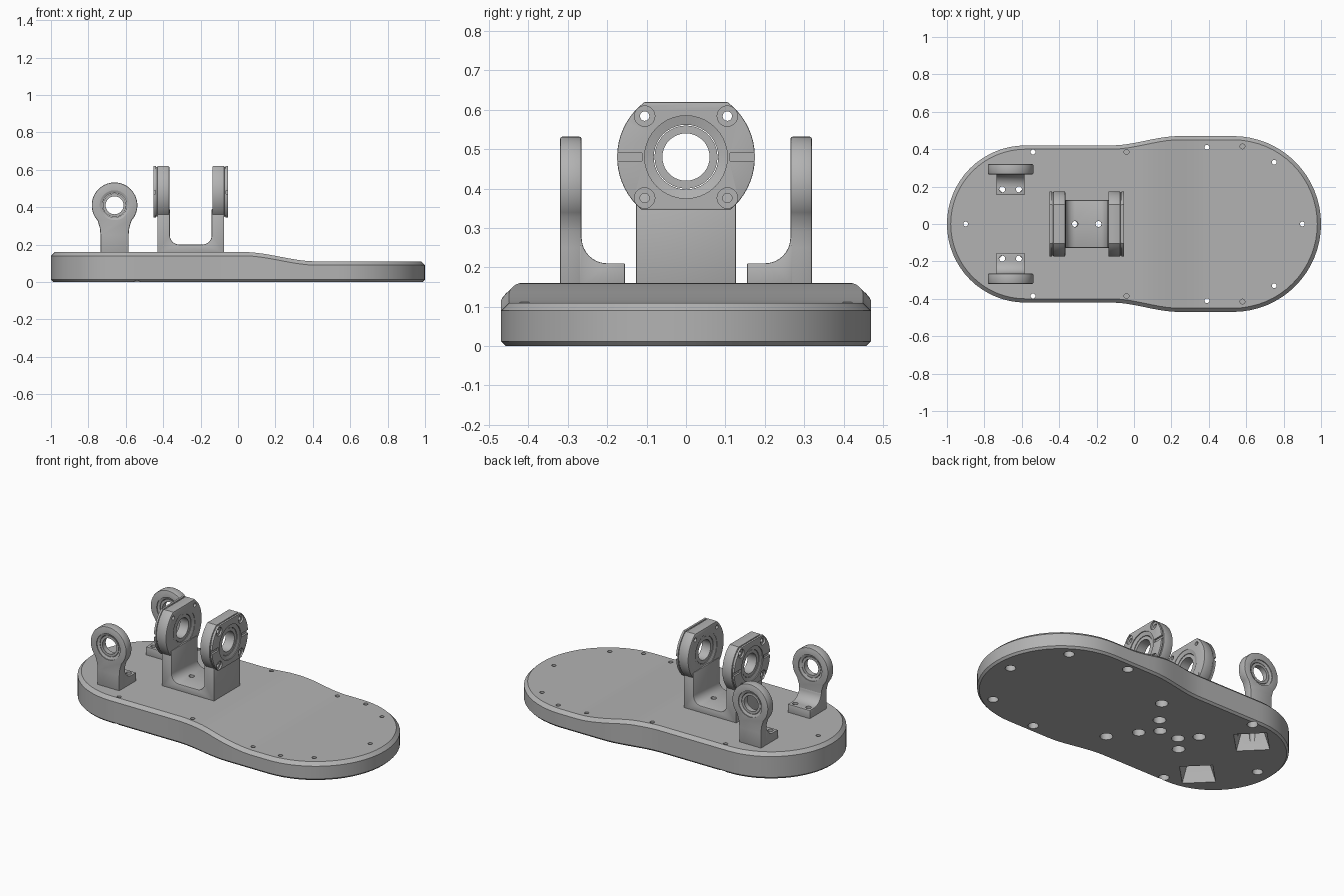
import bpy, bmesh
from math import sin, cos, pi, radians
from mathutils import Vector

if "Cube" in bpy.data.objects:
    bpy.data.objects.remove(bpy.data.objects["Cube"], do_unlink=True)

grey = bpy.data.materials.new("machined_grey")
grey.use_nodes = True
grey.diffuse_color = (0.45, 0.45, 0.45, 1)
grey.node_tree.nodes["Principled BSDF"].inputs["Base Color"].default_value = grey.diffuse_color


def add(name, bm):
    bmesh.ops.remove_doubles(bm, verts=bm.verts, dist=1e-5)
    bmesh.ops.recalc_face_normals(bm, faces=bm.faces)
    me = bpy.data.meshes.new(name)
    bm.to_mesh(me)
    bm.free()
    me.materials.append(grey)
    ob = bpy.data.objects.new(name, me)
    bpy.context.collection.objects.link(ob)
    return ob


def prism(name, pts, place, lo, hi):
    """Extrude a 2D outline; place(a, b, depth) gives the 3D point."""
    bm = bmesh.new()
    caps = [[bm.verts.new(place(a, b, d)) for a, b in pts] for d in (lo, hi)]
    for c in caps:
        bm.faces.new(c)
    for i in range(len(pts)):
        j = (i + 1) % len(pts)
        bm.faces.new((caps[0][i], caps[0][j], caps[1][j], caps[1][i]))
    return add(name, bm)


def lathe(name, prof, loc, axis, ring=False, n=32):
    """Revolve (radius, height) points about an axis; ring joins last to first."""
    q = Vector(axis).to_track_quat('Z', 'Y')
    bm = bmesh.new()
    rows = [[bm.verts.new(Vector(loc) + q @ Vector((r * cos(2 * pi * k / n), r * sin(2 * pi * k / n), h)))
             for k in range(n)] for r, h in prof]
    if ring:
        rows.append(rows[0])
    else:
        bm.faces.new(rows[0])
        bm.faces.new(rows[-1])
    for a, b in zip(rows, rows[1:]):
        for k in range(n):
            bm.faces.new((a[k], a[k - 1], b[k - 1], b[k]))
    return add(name, bm)


def finish(ob, cutters=(), bevel=0):
    """Bevel, cut, apply and shade one part."""
    if bevel:
        m = ob.modifiers.new("bevel", 'BEVEL')
        m.width, m.segments, m.angle_limit = bevel, 2, radians(40)
    for c in cutters:
        m = ob.modifiers.new("cut", 'BOOLEAN')
        m.object, m.solver = c, 'EXACT'
    bpy.context.view_layer.update()
    dg = bpy.context.evaluated_depsgraph_get()
    ob.data = bpy.data.meshes.new_from_object(ob.evaluated_get(dg))
    ob.modifiers.clear()
    for c in cutters:
        bpy.data.objects.remove(c, do_unlink=True)
    bpy.ops.object.select_all(action='DESELECT')
    ob.select_set(True)
    bpy.context.view_layer.objects.active = ob
    bpy.ops.object.shade_smooth_by_angle(angle=radians(30))


def arc(cx, cy, r, a0, a1, n):
    return [(cx + r * cos(radians(a0 + (a1 - a0) * i / n)),
             cy + r * sin(radians(a0 + (a1 - a0) * i / n))) for i in range(n + 1)]


def smooth(x, x0, x1):
    t = min(max((x - x0) / (x1 - x0), 0), 1)
    return t * t * (3 - 2 * t)


# Sole plate: mirrored outline, chamfered rims, stepped-down toe
def top_z(x):
    return 0.16 - 0.05 * smooth(x, 0.03, 0.42)


half = arc(-0.58, 0, 0.42, 180, 90, 16)
half += [(x, 0.42 + 0.05 * smooth(x, -0.12, 0.24)) for x in [-0.55 + 0.04 * i for i in range(27)]]
half += arc(0.53, 0, 0.47, 90, 0, 16)


def inset(d):
    out = []
    for i, (x, y) in enumerate(half):
        a, b = half[max(i - 1, 0)], half[min(i + 1, len(half) - 1)]
        t = Vector((b[0] - a[0], b[1] - a[1])).normalized()
        if i in (0, len(half) - 1):
            t = Vector((0, 1 if i == 0 else -1))
        out.append((x + d * t.y, y - d * t.x))
    return out


bm = bmesh.new()
levels = []
for d, z in ((0.012, lambda x: 0), (0, lambda x: 0.012),
             (0, lambda x: top_z(x) - 0.02), (0.02, top_z)):
    levels.append([[bm.verts.new((x, s * y, z(x))) for x, y in inset(d)] for s in (1, -1)])
for i in range(len(half) - 1):
    for lv in (levels[0], levels[-1]):
        bm.faces.new((lv[0][i], lv[0][i + 1], lv[1][i + 1], lv[1][i]))
    for lo, hi in zip(levels, levels[1:]):
        for s in (0, 1):
            bm.faces.new((lo[s][i], lo[s][i + 1], hi[s][i + 1], hi[s][i]))
sole = add("sole_plate", bm)

UP = (0, 0, 1)
cuts = []
rim = [(-0.9, 0), (0.9, 0)]
bores = [(-0.19, 0), (-0.32, 0)]
for s in (1, -1):
    rim += [(-0.54, s * 0.385), (0.39, s * 0.41), (0.75, s * 0.33)]
    bores += [(0, s * 0.24), (-0.11, s * 0.09), (-0.4, s * 0.09)]
    for x, y in ((-0.04, s * 0.385), (0.58, s * 0.415)):
        cuts.append(lathe("blind_hole", [(0.013, 0.06), (0.013, 0.3)], (x, y, 0), UP, n=16))
    for x in (-0.705, -0.615):
        cuts.append(lathe("foot_hole", [(0.016, 0.05), (0.016, 0.3)], (x, s * 0.185, 0), UP, n=16))
    # tapered pocket under each side bracket
    cuts.append(lathe("pocket", [(0.135, -0.01), (0.125, 0.02), (0.09, 0.1)], (-0.66, s * 0.235, 0), UP, n=4))
for x, y in rim:
    cuts.append(lathe("rim_bore", [(0.03, -0.05), (0.03, 0.06), (0.013, 0.06), (0.013, 0.3)], (x, y, 0), UP, n=20))
for i, (x, y) in enumerate(bores):
    cuts.append(lathe("bore", [(0.036, -0.05), (0.036, 0.08), (0.016, 0.08), (0.016, 0.3 if i < 2 else 0.1)],
                      (x, y, 0), UP, n=20))
finish(sole, cuts)

# Side brackets: eye plate, filleted foot and bearing
AX, AZ = -0.66, 0.41
eye = [(0.075, 0.15), (0.075, 0.25), (0.079, 0.29)] + arc(0, AZ, 0.122, -42, 222, 40)
eye += [(-0.079, 0.29), (-0.075, 0.25), (-0.075, 0.15)]
foot = [(0.27, 0.15), (0.155, 0.15), (0.155, 0.21), (0.2, 0.21)]
foot += arc(0.2, 0.275, 0.065, -90, 0, 8)[1:] + [(0.27, 0.275)]
for s, side in ((1, "back"), (-1, "front")):
    plate = prism(side + "_eye_plate", eye, lambda a, b, d: (AX + a, s * d, b), 0.265, 0.32)
    hole = lathe("eye_hole", [(0.08, -0.05), (0.08, -0.022), (0.065, -0.016), (0.065, 0.016),
                              (0.08, 0.022), (0.08, 0.05)], (AX, s * 0.2925, AZ), (0, 1, 0))
    finish(plate, [hole], 0.006)
    ft = prism(side + "_bracket_foot", foot, lambda a, b, d: (AX + d, s * a, b), -0.075, 0.075)
    finish(ft, [lathe("foot_hole", [(0.016, 0), (0.016, 0.4)], (AX + x, s * 0.185, 0), UP, n=16)
                for x in (-0.045, 0.045)], 0.004)
    finish(lathe(side + "_eye_bearing", [(0.048, -0.016), (0.063, -0.016), (0.063, 0.016), (0.048, 0.016)],
                 (AX, s * 0.2925, AZ), (0, 1, 0), ring=True))

# Central clevis: U-shaped yoke
CX, CZ = -0.2525, 0.48
yoke = [(-0.178, 0.15), (0.178, 0.15), (0.178, 0.39), (0.112, 0.39)]
yoke += arc(0.062, 0.25, 0.05, 0, -90, 8) + arc(-0.062, 0.25, 0.05, -90, -180, 8)
yoke += [(-0.112, 0.39), (-0.178, 0.39)]
clevis = prism("clevis_yoke", yoke, lambda a, b, d: (CX + a, d, b), -0.127, 0.127)
finish(clevis, [lathe("floor_hole", [(0.016, 0), (0.016, 0.4)], (CX + x, 0, 0), UP, n=16)
                for x in (-0.063, 0.063)], 0.004)


def head(r):
    """Disc outline trimmed flat at top and bottom."""
    k = r / 0.175
    return [(a, min(max(b, CZ - 0.135 * k), CZ + 0.14 * k)) for a, b in arc(0, CZ, r, -50.5, 53.1, 18)
            ] + [(a, min(max(b, CZ - 0.135 * k), CZ + 0.14 * k)) for a, b in arc(0, CZ, r, 126.9, 230.5, 18)]


# Clevis bearing housings, outer flanges, spacers and bearings
for s, side in ((1, "right"), (-1, "left")):
    axis = (s, 0, 0)
    at = (CX, 0, CZ)

    def out(a, b, d):
        return (CX + s * d, a, b)

    def through():
        return lathe("bearing_hole", [(0.105, 0), (0.105, 0.117), (0.082, 0.124), (0.082, 0.188),
                                      (0.105, 0.194), (0.105, 0.3)], at, axis, n=40)

    def bolts():
        return [lathe("bolt_hole", [(0.012, 0.05), (0.012, 0.188), (0.026, 0.188), (0.026, 0.3)],
                      (CX, y, CZ + z), axis, n=20) for y in (-0.105, 0.105) for z in (-0.104, 0.104)]

    finish(prism(side + "_housing", head(0.175), out, 0.115, 0.18), [through()] + bolts(), 0.006)
    finish(prism(side + "_spacer", head(0.168), out, 0.179, 0.186), [through()] + bolts())
    slots = [prism("slot", [(y * 0.112, CZ - 0.01), (y * 0.2, CZ - 0.01), (y * 0.2, CZ + 0.01), (y * 0.112, CZ + 0.01)],
                   out, 0.188, 0.25) for y in (-1, 1)]
    finish(prism(side + "_flange", head(0.175), out, 0.185, 0.199), [through()] + bolts() + slots, 0.003)
    finish(lathe(side + "_clevis_bearing", [(0.06, 0.126), (0.08, 0.126), (0.08, 0.186), (0.06, 0.186)],
                 at, axis, ring=True, n=40))
